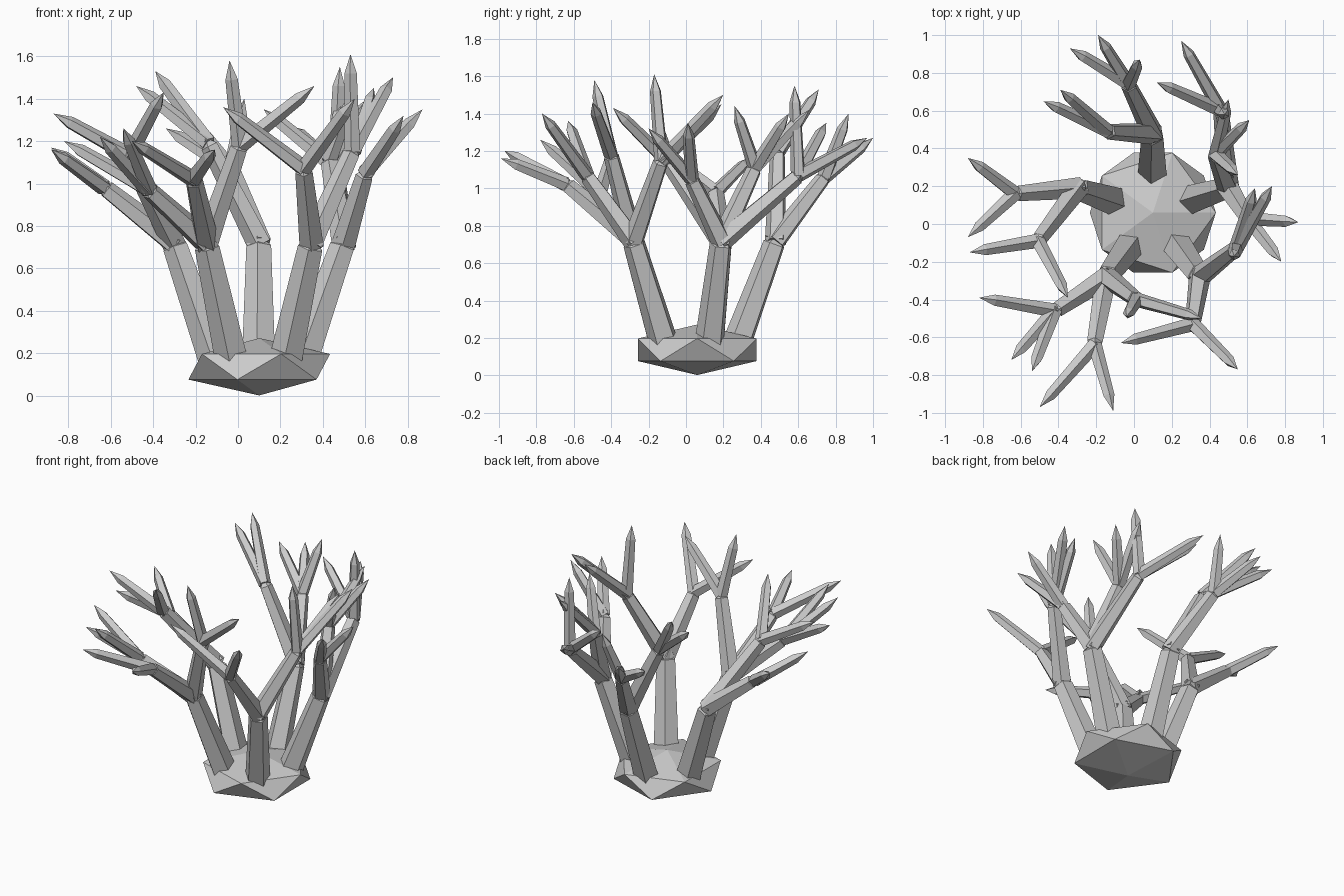
import bpy, bmesh, math
from mathutils import Vector

if "Cube" in bpy.data.objects:
    bpy.data.objects.remove(bpy.data.objects["Cube"])


def mesh_object(name, bm):
    me = bpy.data.meshes.new(name)
    bm.normal_update()
    bm.to_mesh(me)
    bm.free()
    ob = bpy.data.objects.new(name, me)
    bpy.context.collection.objects.link(ob)
    return ob


def limb(name, a, b, r0, r1, point, sides=5):
    """Tapered prism from a to b, the last `point` units closing to a spike."""
    a, b = Vector(a), Vector(b)
    axis = (b - a).normalized()
    u = axis.orthogonal().normalized()
    v = axis.cross(u)
    bm = bmesh.new()

    def ring(c, r):
        return [bm.verts.new(c + r * (math.cos(t) * u + math.sin(t) * v))
                for t in (2 * math.pi * i / sides for i in range(sides))]

    low, high = ring(a, r0), ring(b - axis * point, r1)
    tip = bm.verts.new(b)
    bm.faces.new(low[::-1])
    for i in range(sides):
        j = (i + 1) % sides
        bm.faces.new((low[i], low[j], high[j], high[i]))
        bm.faces.new((high[i], high[j], tip))
    return mesh_object(name, bm)


# flattened rock base
CX, CY = 0.10, 0.06
bm = bmesh.new()
bmesh.ops.create_icosphere(bm, subdivisions=1, radius=1)
for vert in bm.verts:
    vert.co = (CX + 0.373 * vert.co.x, CY + 0.373 * vert.co.y, 0.137 + 0.135 * vert.co.z)
mesh_object("rock_base", bm)

# per trunk: list of (branch joint, [tips])
coral = [
    # right trunk
    [((0.46, 0.60, 1.07), [(0.25, 0.97, 1.27), (0.12, 0.75, 1.35), (0.48, 0.58, 1.55)]),
     ((0.43, 0.37, 1.11), [(0.61, 0.55, 1.40), (0.55, 0.26, 1.44), (0.50, 0.66, 1.42)]),
     ((0.60, 0.03, 1.05), [(0.87, 0.01, 1.35), (0.78, -0.20, 1.32)])],
    # back trunk
    [((-0.14, 0.49, 1.19), [(-0.39, 0.71, 1.53), (-0.48, 0.65, 1.46)]),
     ((-0.03, 0.74, 1.06), [(-0.34, 0.93, 1.26), (-0.19, 1.00, 1.27), (0.03, 0.87, 1.40)])],
    # left trunk
    [((-0.63, 0.16, 0.98), [(-0.88, 0.35, 1.17), (-0.88, -0.07, 1.16)]),
     ((-0.51, -0.09, 1.13), [(-0.35, -0.39, 1.43), (-0.87, -0.15, 1.33)])],
    # front left trunk
    [((0.01, -0.40, 1.18), [(0.36, -0.50, 1.46), (-0.04, -0.49, 1.58)]),
     ((-0.21, -0.64, 1.02), [(-0.11, -0.99, 1.16), (-0.50, -0.97, 1.20)]),
     ((-0.42, -0.46, 0.97), [(-0.54, -0.78, 1.26), (-0.65, -0.72, 1.22), (-0.82, -0.39, 1.20)])],
    # front right trunk
    [((0.54, -0.13, 1.15), [(0.73, 0.20, 1.50), (0.53, -0.17, 1.61), (0.64, 0.19, 1.45)]),
     ((0.31, -0.53, 1.07), [(0.55, -0.77, 1.40), (-0.07, -0.63, 1.36)])],
]

# trunks lean outward in a five-fold ring; branches and spikes grow from them
for i, branches in enumerate(coral):
    ang = math.radians(18 + 72 * i)
    dx, dy = math.cos(ang), math.sin(ang)
    foot = Vector((CX + 0.19 * dx, CY + 0.19 * dy, 0.10))
    fork = Vector((CX + 0.42 * dx, CY + 0.42 * dy, 0.72))
    up = (fork - foot).normalized()
    limb(f"trunk_{i + 1}", foot, fork + up * 0.04, 0.085, 0.062, 0.06)
    for j, (joint, tips) in enumerate(branches):
        joint = Vector(joint)
        out = (joint - fork).normalized()
        limb(f"branch_{i + 1}_{j + 1}", fork - out * 0.01, joint + out * 0.03, 0.06, 0.043, 0.045)
        for k, tip in enumerate(tips):
            limb(f"spike_{i + 1}_{j + 1}_{k + 1}", joint, tip, 0.04, 0.031, 0.09)
